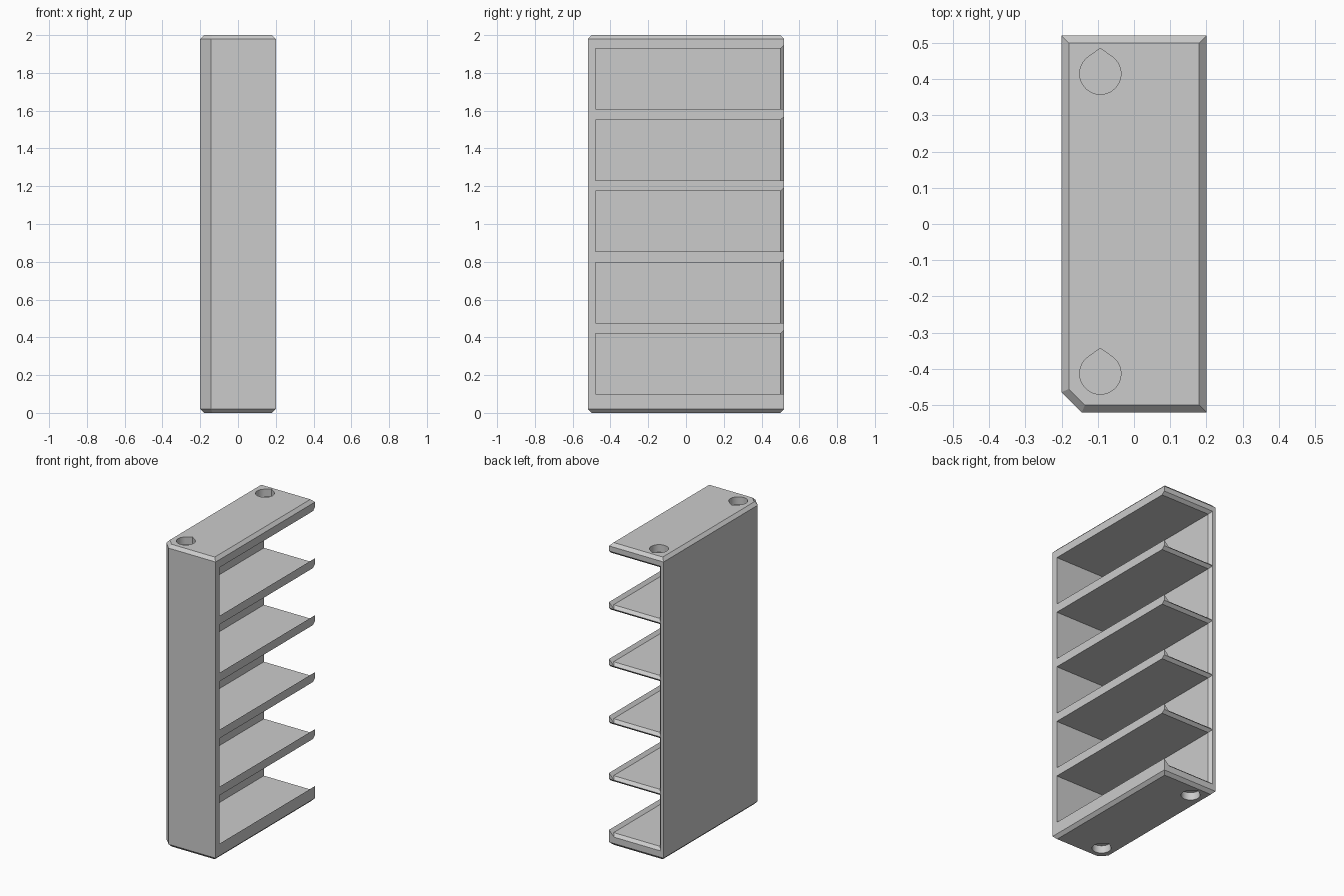
import bpy, bmesh, math

if "Cube" in bpy.data.objects:
    bpy.data.objects.remove(bpy.data.objects["Cube"])

grey = bpy.data.materials.new("warm_grey_plastic")
grey.diffuse_color = (0.6, 0.6, 0.6, 1)
grey.use_nodes = True
grey.node_tree.nodes["Principled BSDF"].inputs["Base Color"].default_value = grey.diffuse_color


def loft(name, rings):
    """Closed solid through equal-length rings of 3D points."""
    bm = bmesh.new()
    loops = [[bm.verts.new(p) for p in ring] for ring in rings]
    n = len(loops[0])
    for a, b in zip(loops, loops[1:]):
        for i in range(n):
            j = (i + 1) % n
            bm.faces.new((a[i], a[j], b[j], b[i]))
    bm.faces.new(loops[0])
    bm.faces.new(loops[-1])
    bmesh.ops.recalc_face_normals(bm, faces=bm.faces)
    mesh = bpy.data.meshes.new(name)
    bm.to_mesh(mesh)
    bm.free()
    mesh.materials.append(grey)
    obj = bpy.data.objects.new(name, mesh)
    bpy.context.collection.objects.link(obj)
    return obj


def cut(target, cutter):
    """Subtract the cutter and remove it."""
    mod = target.modifiers.new("cut", 'BOOLEAN')
    mod.operation, mod.solver, mod.object = 'DIFFERENCE', 'EXACT', cutter
    bpy.context.view_layer.objects.active = target
    bpy.ops.object.modifier_apply(modifier=mod.name)
    bpy.data.objects.remove(cutter)


# Outer shell: rectangle with one clipped front corner, chamfered top and bottom
X, Y, H, C, K = 0.2, 0.52, 2.0, 0.02, 0.056


def outline(z, inset):
    k = K - inset * (2 - math.sqrt(2))
    x, y = X - inset, Y - inset
    return [(x, -y, z), (x, y, z), (-x, y, z), (-x, -y + k, z), (-x + k, -y, z)]


rack = loft("shelf_rack", [outline(0, C), outline(C, 0), outline(H - C, 0), outline(H, C)])

# Compartments: open to the right and back, low sloped lip, flared back mouth
FLARE, LIP = 0.018, 0.02


def section(y, floor, ceiling, e):
    pts = [(-0.16 - e, floor - e), (X - LIP - e, floor - e), (X, floor + LIP),
           (0.3, floor + LIP), (0.3, ceiling + e), (-0.16 - e, ceiling + e)]
    return [(x, y, z) for x, z in pts]


for i in range(5):
    f = 0.08 + 0.377 * i
    c = f + 0.34
    cut(rack, loft("compartment_cutter", [section(-0.48, f, c, 0), section(0.50, f, c, 0),
                                          section(Y, f, c, FLARE), section(0.6, f, c, FLARE)]))

# Blind teardrop sockets in the top and bottom
R, TIP, DEPTH = 0.057, 0.07, 0.05


def teardrop(cy, z):
    half = math.acos(R / TIP)
    steps = 40
    pts = [(-0.093, cy + TIP, z)]
    for s in range(steps + 1):
        a = math.pi / 2 + half + s / steps * (2 * math.pi - 2 * half)
        pts.append((-0.093 + R * math.cos(a), cy + R * math.sin(a), z))
    return pts


for cy in (-0.413, 0.415):
    for z0, z1 in ((-0.1, DEPTH), (H - DEPTH, H + 0.1)):
        cut(rack, loft("socket_cutter", [teardrop(cy, z0), teardrop(cy, z1)]))

# Smooth only the rounded socket walls
bpy.ops.object.select_all(action='DESELECT')
rack.select_set(True)
bpy.context.view_layer.objects.active = rack
bpy.ops.object.shade_smooth_by_angle(angle=math.radians(25))
